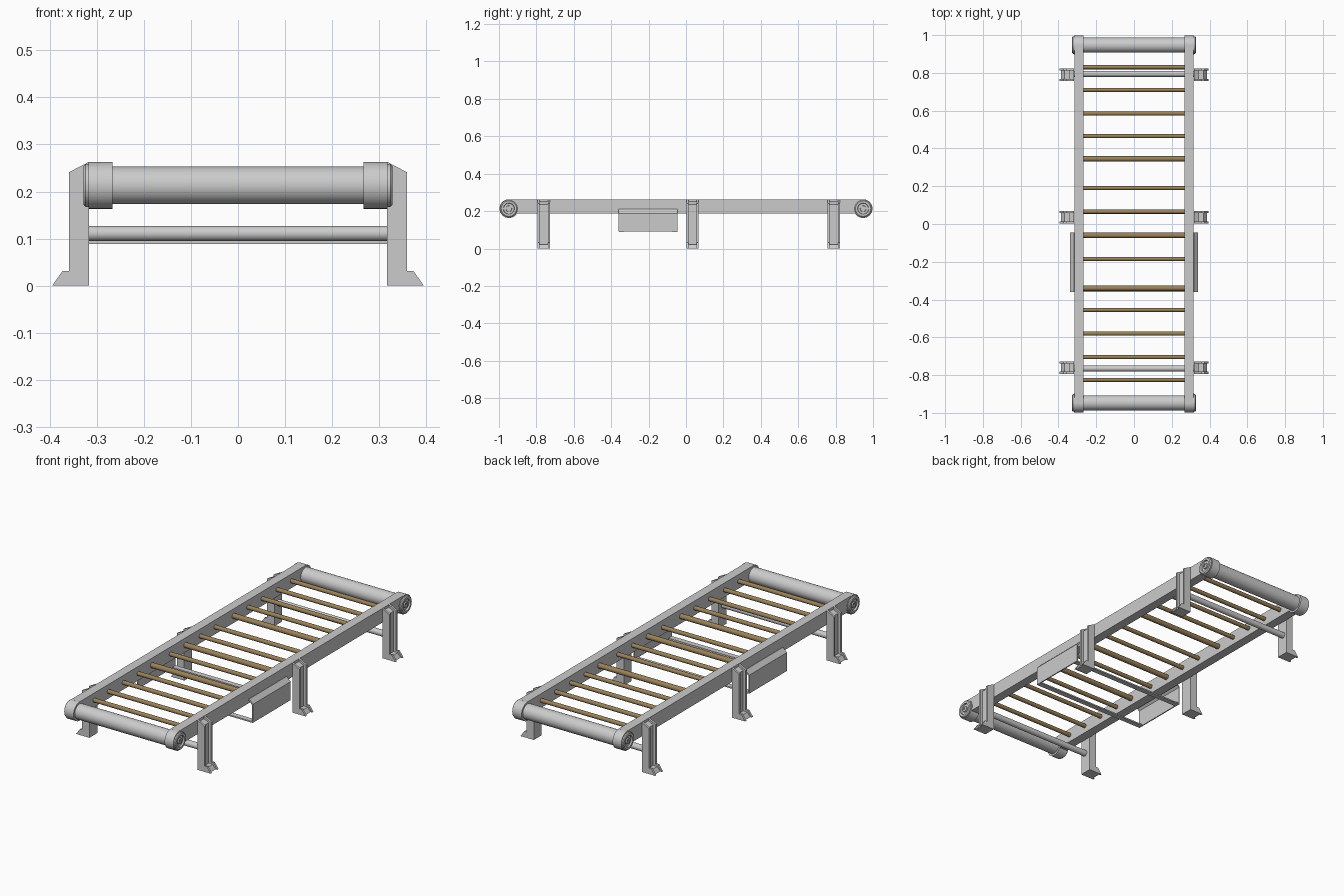
import bpy, bmesh, math
from mathutils import Matrix

if "Cube" in bpy.data.objects:
    bpy.data.objects.remove(bpy.data.objects["Cube"])

brown = bpy.data.materials.new("roller_brown")
brown.diffuse_color = (0.32, 0.22, 0.10, 1)
brown.use_nodes = True
brown.node_tree.nodes["Principled BSDF"].inputs["Base Color"].default_value = brown.diffuse_color


def finish(name, bm, mat=None, smooth=False):
    bmesh.ops.recalc_face_normals(bm, faces=bm.faces)
    me = bpy.data.meshes.new(name)
    bm.to_mesh(me)
    bm.free()
    ob = bpy.data.objects.new(name, me)
    bpy.context.collection.objects.link(ob)
    if mat:
        me.materials.append(mat)
    if smooth:
        bpy.ops.object.select_all(action='DESELECT')
        ob.select_set(True)
        bpy.context.view_layer.objects.active = ob
        bpy.ops.object.shade_smooth_by_angle(angle=math.radians(35))
    return ob


def prism(bm, pts, y0, y1):
    """Extrude an (x, z) profile along y."""
    f = bm.faces.new([bm.verts.new((x, y0, z)) for x, z in pts])
    r = bmesh.ops.extrude_face_region(bm, geom=[f])
    vs = [v for v in r['geom'] if isinstance(v, bmesh.types.BMVert)]
    bmesh.ops.translate(bm, verts=vs, vec=(0, y1 - y0, 0))


def box(bm, x0, x1, y0, y1, z0, z1):
    prism(bm, [(x0, z0), (x1, z0), (x1, z1), (x0, z1)], y0, y1)


def rod(name, half, r, y, z, seg=24, mat=None):
    bm = bmesh.new()
    m = Matrix.Translation((0, y, z)) @ Matrix.Rotation(math.pi / 2, 4, 'Y')
    bmesh.ops.create_cone(bm, cap_ends=True, segments=seg, radius1=r, radius2=r,
                          depth=2 * half, matrix=m)
    return finish(name, bm, mat, True)


def lathe(name, prof, y, z, seg=32):
    """Spin an (x, radius) profile about the x axis."""
    bm = bmesh.new()
    vs = [bm.verts.new((x, y + r, z)) for x, r in prof]
    es = [bm.edges.new(p) for p in zip(vs, vs[1:])]
    bmesh.ops.spin(bm, geom=vs + es, cent=(0, y, z), axis=(1, 0, 0),
                   angle=2 * math.pi, steps=seg, use_duplicate=False)
    bmesh.ops.remove_doubles(bm, verts=bm.verts, dist=1e-5)
    return finish(name, bm, None, True)


def mirror_x(ob):
    m = ob.modifiers.new("mirror", 'MIRROR')
    m.use_mirror_merge = False
    return ob


# Side rails
bm = bmesh.new()
box(bm, 0.267, 0.316, -0.945, 0.945, 0.188, 0.263)
mirror_x(finish("side_rail", bm))

# End rollers with bearing housings and recessed caps
housing = [(0.267, 0), (0.267, 0.05), (0.318, 0.05), (0.318, 0.046), (0.324, 0.046),
           (0.328, 0.041), (0.328, 0.030), (0.320, 0.028), (0.320, 0.016),
           (0.326, 0.015), (0.326, 0.007), (0.322, 0.007), (0.322, 0)]
for label, y in (("front", -0.947), ("back", 0.947)):
    rod(label + "_drum_roller", 0.27, 0.04, y, 0.213, 32)
    mirror_x(lathe(label + "_bearing_housing", housing, y, 0.213))

# Thin carrying rollers
ys = [0.83, 0.71, 0.585, 0.465, 0.345, 0.19, 0.065,
      -0.06, -0.185, -0.34, -0.455, -0.58, -0.705, -0.825]
for i, y in enumerate(ys):
    r = 0.014 if i in (4, 7, 9) else 0.011
    rod(f"thin_roller_{i + 1}", 0.27, r, y, 0.226, 16, brown)

# Channel legs with sloped feet
outer = [(0.317, 0), (0.395, 0), (0.373, 0.031), (0.359, 0.031),
         (0.359, 0.241), (0.317, 0.263)]
inner = [(0.317, 0), (0.386, 0), (0.369, 0.022), (0.345, 0.022),
         (0.345, 0.236), (0.317, 0.250)]
for label, y in (("front", -0.76), ("middle", 0.035), ("back", 0.79)):
    bm = bmesh.new()
    prism(bm, outer, y - 0.033, y - 0.022)
    prism(bm, outer, y + 0.022, y + 0.033)
    prism(bm, inner, y - 0.022, y + 0.022)
    mirror_x(finish(label + "_leg", bm))

# Cross bars between the end legs
for label, y in (("front", -0.765), ("back", 0.795)):
    rod(label + "_cross_bar", 0.318, 0.016, y, 0.111)

# Side panels with sloped top lip, joined underneath by two straps
bm = bmesh.new()
prism(bm, [(0.314, 0.21), (0.318, 0.21), (0.34, 0.188), (0.34, 0.09),
           (0.334, 0.09), (0.334, 0.184), (0.314, 0.203)], -0.36, -0.045)
mirror_x(finish("side_panel", bm))
bm = bmesh.new()
for y in (-0.345, -0.06):
    box(bm, -0.337, 0.337, y - 0.014, y + 0.014, 0.088, 0.095)
finish("panel_straps", bm)
